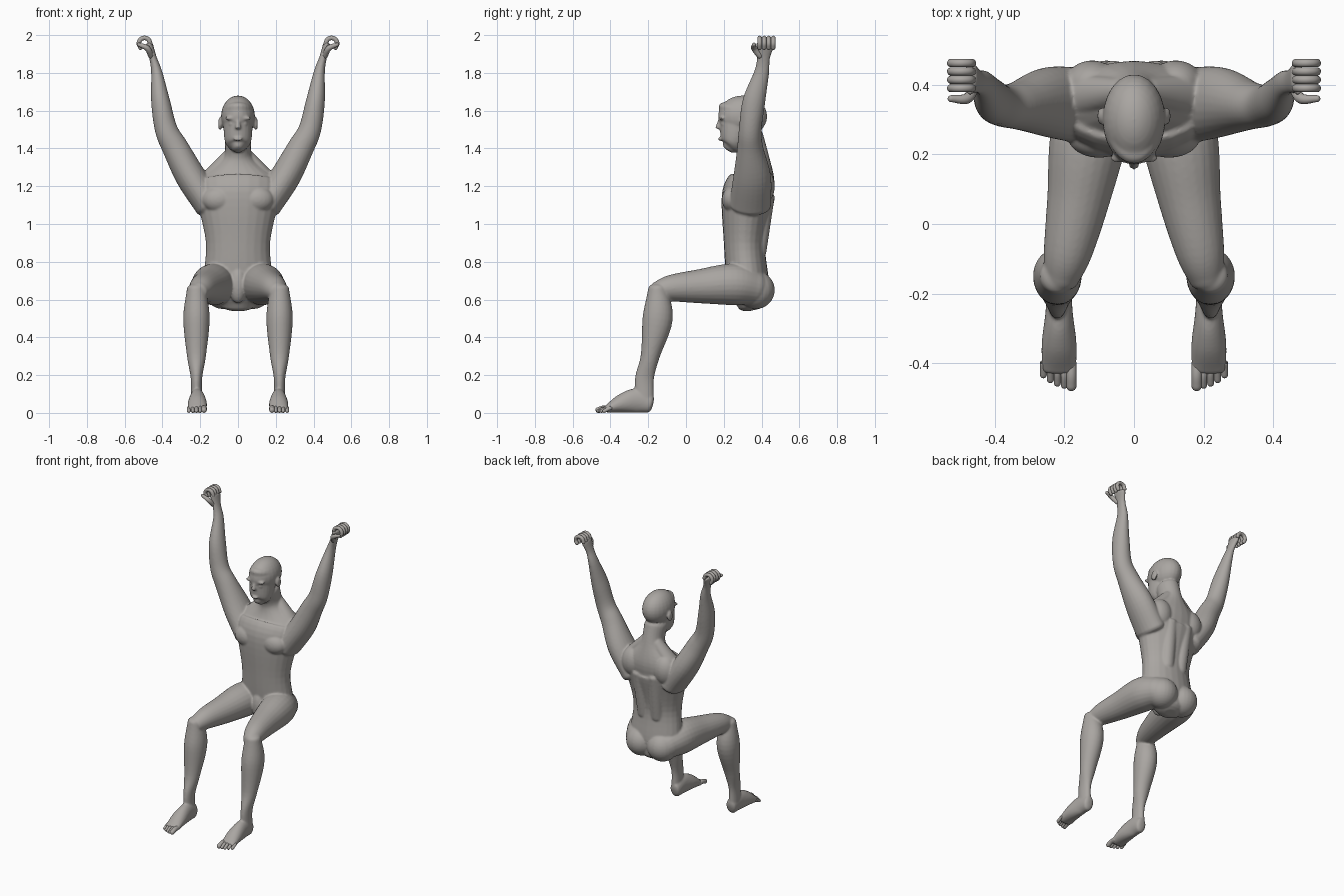
import bpy
import bmesh
from math import sin, cos, pi
from mathutils import Vector, Matrix

cube = bpy.data.objects.get("Cube")
if cube:
    bpy.data.objects.remove(cube, do_unlink=True)

skin = bpy.data.materials.new("warm_grey")
skin.use_nodes = True
colour = (.4, .38, .36, 1)
skin.diffuse_color = colour
skin.node_tree.nodes["Principled BSDF"].inputs["Base Color"].default_value = colour

SIDES = {"left": 1, "right": -1}
DEPTH, UP = Vector((0, 1, 0)), Vector((0, 0, 1))


def spline(rows, steps):
    """Interpolate rows of position and section size with a smooth curve."""
    first, last = rows[0] * 2 - rows[1], rows[-1] * 2 - rows[-2]
    padded = [first, *rows, last]
    curve = []
    for before, start, end, after in zip(padded, rows, rows[1:], padded[3:]):
        leave, arrive = (end - before) / 2, (after - start) / 2
        for step in range(steps):
            t = step / steps
            ease = t * t * (3 - 2 * t)
            curve.append(start.lerp(end, ease)
                         + leave * t * (1 - t) ** 2 - arrive * t * t * (1 - t))
    return curve + [rows[-1]]


def loft(bm, rows, ref=DEPTH, side=1, cap=.5, steps=6, sides=24):
    """Closed tube through rows of x, y, z, half width and, if oval, half depth along ref."""
    path = spline([Vector((row[0] * side, *row[1:4], row[-1])) for row in rows], steps)
    centres = [Vector(point[:3]) for point in path]
    last = len(path) - 1
    sections = []
    for i, point in enumerate(path):
        tangent = (centres[min(i + 1, last)] - centres[max(i - 1, 0)]).normalized()
        sections.append((centres[i], tangent, point[3], point[4]))

    def rounded_end(section, direction):
        centre, tangent, width, depth = section
        reach = tangent * cap * min(width, depth) * direction
        angles = [pi / 8 * k for k in (1, 2, 3)]
        return [(centre + reach * sin(angle), tangent, width * cos(angle), depth * cos(angle))
                for angle in angles]

    start, end = rounded_end(sections[0], -1), rounded_end(sections[-1], 1)
    rings = []
    for centre, tangent, width, depth in start[::-1] + sections + end:
        across = (ref - tangent * ref.dot(tangent)).normalized()
        along = across.cross(tangent)
        angles = [2 * pi * k / sides for k in range(sides)]
        rings.append([bm.verts.new(centre + along * width * cos(angle)
                                   + across * depth * sin(angle)) for angle in angles])
    for low, high in zip(rings, rings[1:]):
        for k in range(sides):
            bm.faces.new((low[k - 1], low[k], high[k], high[k - 1]))
    bm.faces.new(rings[0][::-1])
    bm.faces.new(rings[-1])


def column(x, rows):
    """Upright sections at one x, given as z, y, half width, half depth."""
    return [(x, y, z, width, depth) for z, y, width, depth in rows]


def ball(bm, centre, radii, side=1):
    place = Matrix.Translation((centre[0] * side, *centre[1:]))
    bmesh.ops.create_uvsphere(bm, u_segments=24, v_segments=16, radius=1,
                              matrix=place @ Matrix.Diagonal((*radii, 1)))


def finish(bm, name):
    bmesh.ops.recalc_face_normals(bm, faces=bm.faces)
    for face in bm.faces:
        face.smooth = True
    mesh = bpy.data.meshes.new(name)
    bm.to_mesh(mesh)
    bm.free()
    mesh.materials.append(skin)
    obj = bpy.data.objects.new(name, mesh)
    bpy.context.collection.objects.link(obj)
    return obj


body = bmesh.new()

# Torso and neck in one sweep, with the front of the pelvis
loft(body, column(0, [(.58, .35, .1, .08), (.68, .33, .18, .11), (.9, .31, .17, .11),
                      (1.15, .33, .22, .14), (1.24, .36, .2, .11),
                      (1.35, .36, .08, .08), (1.46, .33, .07, .08)]))
ball(body, (0, .24, .68), (.05, .05, .1))

# Head: skull, face, nose and lips
ball(body, (0, .3, 1.57), (.09, .13, .11))
loft(body, column(0, [(1.4, .23, .03, .04), (1.44, .25, .07, .07), (1.6, .29, .08, .12)]))
loft(body, [(0, .18, 1.55, .01), (0, .17, 1.51, .015)])
ball(body, (0, .18, 1.45), (.025, .01, .01))

for side in SIDES.values():
    # Brow, eye and ear
    ball(body, (.04, .19, 1.56), (.03, .015, .01), side)
    ball(body, (.035, .2, 1.53), (.015, .015, .01), side)
    ball(body, (.095, .31, 1.53), (.01, .025, .035), side)

    # Chest, shoulder blade, buttock, back and neck muscles
    ball(body, (.1, .25, 1.13), (.09, .06, .07), side)
    ball(body, (.12, .4, 1.2), (.08, .07, .1), side)
    ball(body, (.08, .37, .65), (.1, .1, .1), side)
    loft(body, [(.05, .38, .85, .045), (.06, .42, 1.15, .05)], side=side)
    loft(body, [(.04, .38, 1.36, .04), (.16, .37, 1.24, .04, .06)], side=side)

    # Arm from the ribs through elbow and wrist to the knuckles
    loft(body, [(.15, .34, 1.1, .08, .11), (.25, .35, 1.25, .08, .1), (.33, .34, 1.4, .07),
                (.38, .34, 1.5, .06), (.41, .36, 1.65, .05, .06), (.43, .4, 1.8, .03, .04),
                (.45, .41, 1.88, .02, .035), (.47, .42, 1.95, .02, .05)], side=side)

    # Thigh, then shin and calf
    loft(body, [(.1, .37, .66, .09), (.13, .25, .68, .11), (.16, .07, .67, .09),
                (.19, -.08, .66, .07), (.21, -.16, .64, .05)], UP, side)
    loft(body, column(.22, [(.66, -.15, .05, .05), (.5, -.15, .07, .08), (.3, -.19, .05, .05),
                            (.18, -.22, .03, .05), (.06, -.22, .03, .05)]), side=side)

    # Foot, with every section resting on the ground
    foot = [(-.19, .05, .035), (-.26, .065, .04), (-.34, .05, .05), (-.42, .02, .05)]
    loft(body, [(.215, y, height, width, height) for y, height, width in foot], UP, side)

# Fuse the overlapping masses into one continuous skin
figure = finish(body, "body")
fuse = figure.modifiers.new("fuse", 'REMESH')
fuse.mode = 'VOXEL'
fuse.voxel_size = .006
fuse.use_smooth_shade = True
soften = figure.modifiers.new("soften", 'SMOOTH')
soften.factor = .5
soften.iterations = 6

for label, side in SIDES.items():
    # Four fingers curled over an arc, and a thumb
    fingers = bmesh.new()
    for i in range(4):
        bend = [pi / 4 * k for k in range(6)]
        curl = [(.495 - .03 * cos(angle), .39 + .024 * i, 1.955 + .03 * sin(angle), .012)
                for angle in bend]
        loft(fingers, curl, DEPTH, side, cap=1, sides=14)
    thumb = [(.46, .39, 1.89, .015), (.48, .36, 1.93, .015), (.525, .36, 1.95, .01)]
    loft(fingers, thumb, DEPTH, side, cap=1, sides=14)
    finish(fingers, label + "_fingers")

    # Five toes, the big one innermost and the others receding
    toes = bmesh.new()
    for i in range(5):
        x, tip = .18 + .02 * i, .002 * i * i - .465
        radius = .01 if i else .015
        loft(toes, [(x, -.4, .025, radius), (x, tip + .03, .025, radius), (x, tip, radius, radius)],
             UP, side, cap=1, sides=14)
    finish(toes, label + "_toes")
